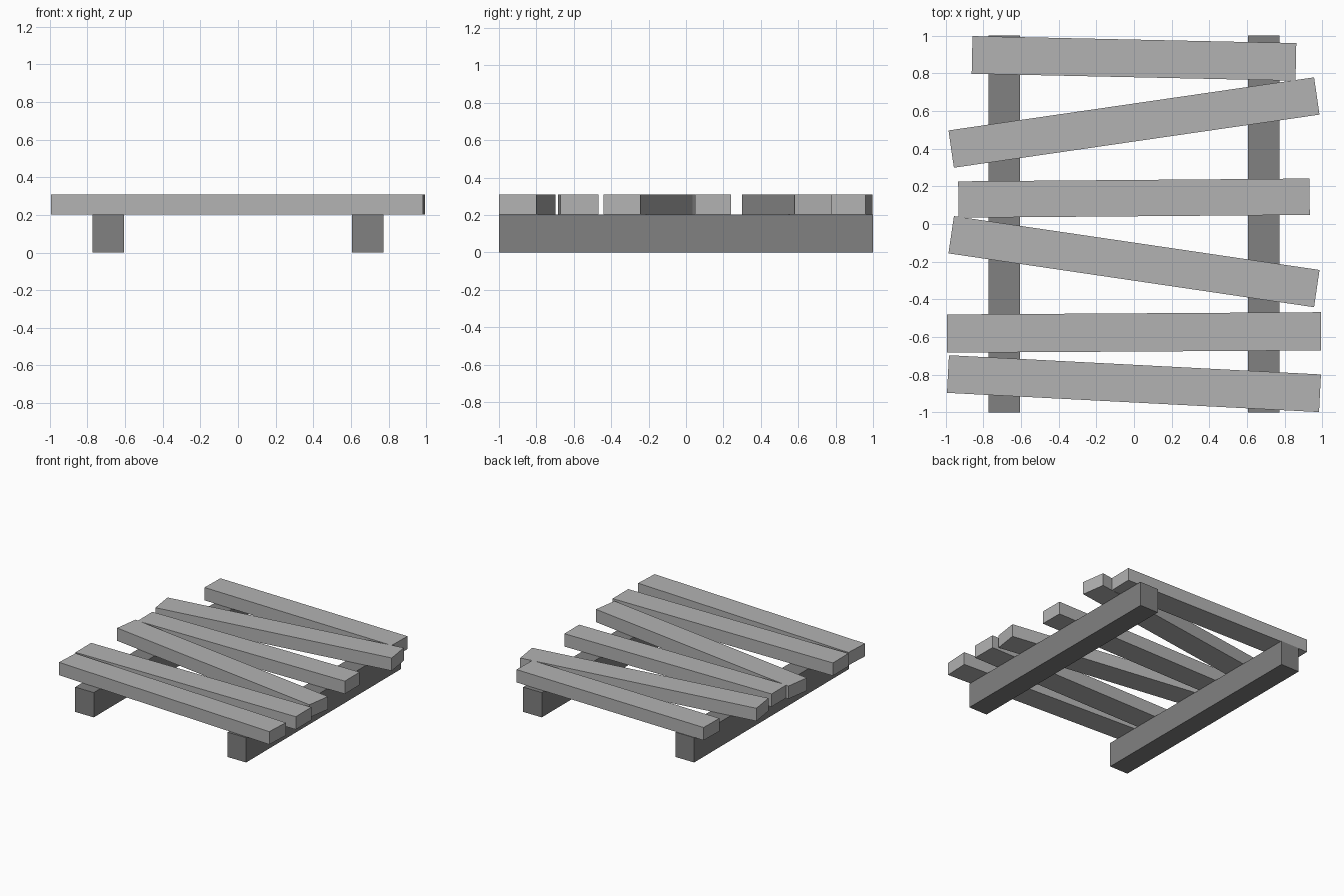
import bpy, math

if "Cube" in bpy.data.objects:
    bpy.data.objects.remove(bpy.data.objects["Cube"])

RAIL_TOP, PLANK_TOP = 0.203, 0.308


def grey(name, value):
    mat = bpy.data.materials.new(name)
    mat.diffuse_color = (value, value, value, 1)
    mat.use_nodes = True
    mat.node_tree.nodes["Principled BSDF"].inputs["Base Color"].default_value = mat.diffuse_color
    return mat


def box(name, size, location, mat, angle=0.0):
    bpy.ops.mesh.primitive_cube_add(size=1, location=location, rotation=(0, 0, angle))
    ob = bpy.context.object
    ob.name = name
    ob.scale = size
    bpy.ops.object.transform_apply(location=False, rotation=False, scale=True)
    ob.data.materials.append(mat)
    return ob


plank_grey = grey("plank_grey", 0.45)
rail_grey = grey("rail_grey", 0.22)

# Two darker support rails running front to back
for side, x in (("left", -0.69), ("right", 0.69)):
    box(side + "_rail", (0.168, 2.0, RAIL_TOP), (x, 0, RAIL_TOP / 2), rail_grey)

# Crooked planks: half span in x, y at left end, y at right end, width
planks = [
    (0.860, 0.898, 0.861, 0.200),
    (0.971, 0.398, 0.680, 0.200),
    (0.933, 0.130, 0.145, 0.193),
    (0.971, -0.057, -0.343, 0.200),
    (0.993, -0.582, -0.570, 0.203),
    (0.988, -0.797, -0.899, 0.200),
]
for i, (hx, yl, yr, width) in enumerate(planks, 1):
    length = math.hypot(2 * hx, yr - yl)
    angle = math.atan2(yr - yl, 2 * hx)
    box(f"plank_{i}", (length, width, PLANK_TOP - RAIL_TOP),
        (0, (yl + yr) / 2, (PLANK_TOP + RAIL_TOP) / 2), plank_grey, angle)
